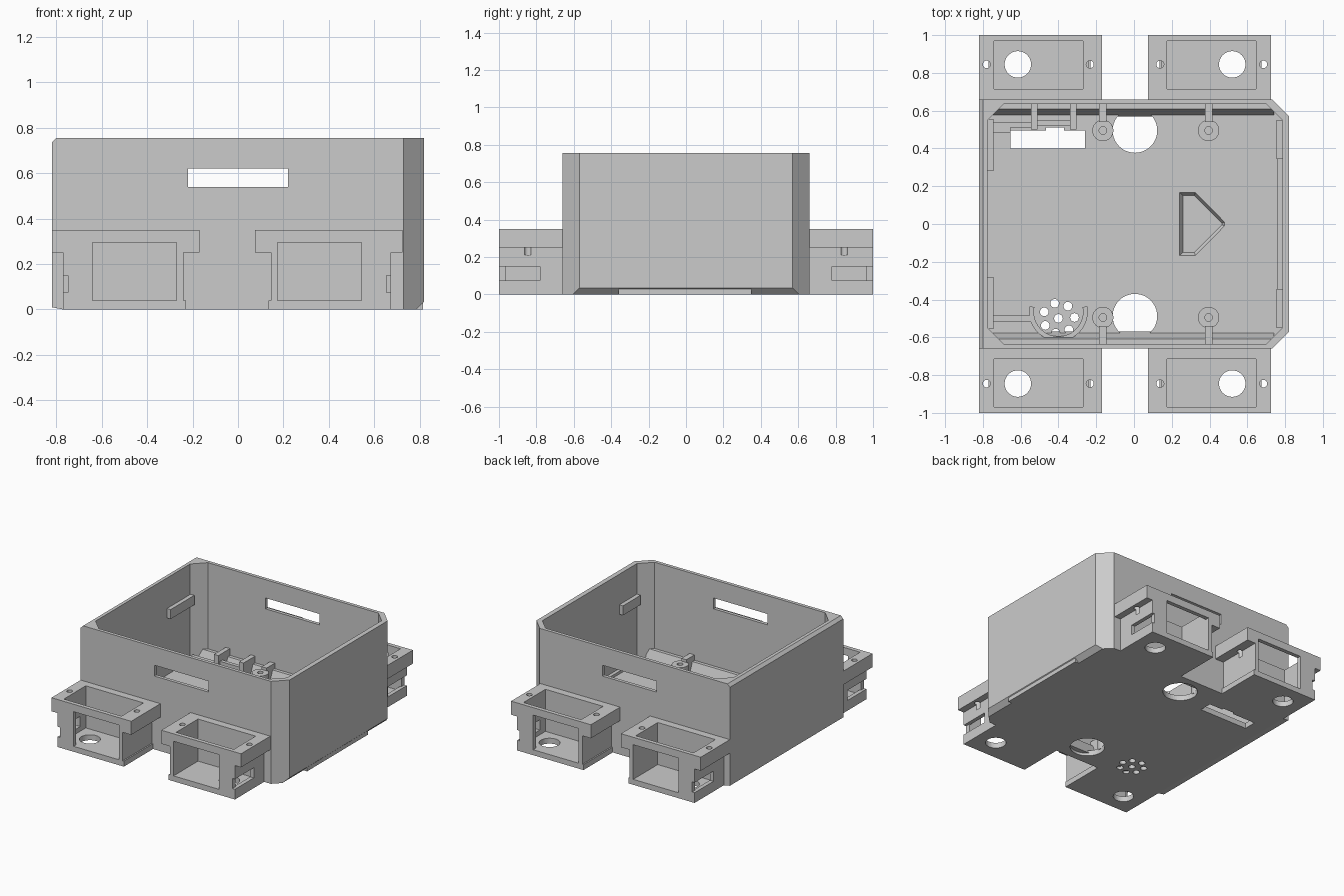
import bpy, bmesh
from math import sin, cos, pi, radians
from mathutils import Vector

old = bpy.data.objects.get("Cube")
if old:
    bpy.data.objects.remove(old, do_unlink=True)

grey = bpy.data.materials.new("plain grey")
grey.use_nodes = True
COLOUR = (0.6, 0.6, 0.6, 1)
grey.diffuse_color = COLOUR
grey.node_tree.nodes["Principled BSDF"].inputs["Base Color"].default_value = COLOUR


def prism(name, outline, lo, hi, axis="z", top=None):
    """Extrude a 2D outline along an axis; top may be another outline."""
    place = {"x": lambda a, b, c: (c, a, b),
             "y": lambda a, b, c: (a, c, b),
             "z": lambda a, b, c: (a, b, c)}[axis]
    bm = bmesh.new()
    low = [bm.verts.new(place(a, b, lo)) for a, b in outline]
    high = [bm.verts.new(place(a, b, hi)) for a, b in (top or outline)]
    bm.faces.new(low)
    bm.faces.new(high)
    n = len(low)
    for i in range(n):
        j = (i + 1) % n
        bm.faces.new((low[i], low[j], high[j], high[i]))
    bmesh.ops.recalc_face_normals(bm, faces=bm.faces)
    mesh = bpy.data.meshes.new(name)
    bm.to_mesh(mesh)
    bm.free()
    mesh.materials.append(grey)
    ob = bpy.data.objects.new(name, mesh)
    bpy.context.collection.objects.link(ob)
    return ob


def box(name, x0, x1, y0, y1, z0, z1):
    return prism(name, [(x0, y0), (x1, y0), (x1, y1), (x0, y1)], z0, z1)


def disc(name, x, y, r, z0, z1, n=48):
    ring = [(x + r * cos(2 * pi * i / n), y + r * sin(2 * pi * i / n)) for i in range(n)]
    return prism(name, ring, z0, z1)


def apply(ob, mod):
    bpy.context.view_layer.objects.active = ob
    bpy.ops.object.modifier_apply(modifier=mod.name)


def cut(ob, *cutters):
    for c in cutters:
        mod = ob.modifiers.new("cut", "BOOLEAN")
        mod.operation, mod.solver, mod.object = "DIFFERENCE", "EXACT", c
        apply(ob, mod)
        bpy.data.objects.remove(c, do_unlink=True)


FLOOR, TOP = 0.04, 0.755

# Open tray with bevelled lower edge and two chamfered corners
body = prism("tray_body", [(-0.77, 0), (0.785, 0), (0.82, 0.035), (0.82, TOP),
                           (-0.8, TOP), (-0.82, 0.735), (-0.82, 0.01)],
             -0.66, 0.66, "y")
for s in (-1, 1):
    cut(body, prism("corner_cutter", [(0.71, s * 0.68), (0.84, s * 0.55), (0.9, s * 0.9)], -1, 1))
L, R, W, C = -0.775, 0.785, 0.635, 0.085
cut(body, prism("cavity_cutter", [(L + C, -W), (R - C, -W), (R, C - W), (R, W - C),
                                  (R - C, W), (L + C, W), (L, W - C), (L, C - W)],
                FLOOR, 1))
# Wall windows, floor slot and floor holes
cut(body,
    box("window_cutter", -0.22, 0.22, -1, 1, 0.54, 0.62),
    box("slot_cutter", -0.655, -0.26, 0.4, 0.495, -1, 0.1),
    box("slot_notch_cutter", -0.465, -0.37, 0.45, 0.51, -1, 0.1),
    disc("back_hole_cutter", 0.005, 0.495, 0.118, -1, 0.05),
    disc("front_hole_cutter", 0.005, -0.488, 0.118, -1, 0.05))
for x, y in [(-0.4, -0.5), (-0.42, -0.42), (-0.35, -0.435), (-0.315, -0.495),
             (-0.345, -0.56), (-0.415, -0.578), (-0.47, -0.537), (-0.475, -0.465)]:
    cut(body, disc("sound_hole_cutter", x, y, 0.023, -1, 0.1, 24))

# Arrow-shaped pocket with sloping sides
arrow = [(0.24, -0.168), (0.325, -0.168), (0.48, -0.01),
         (0.48, 0.01), (0.325, 0.168), (0.24, 0.168)]
inner = [(0.26, -0.15), (0.32, -0.15), (0.465, -0.005),
         (0.465, 0.005), (0.32, 0.15), (0.26, 0.15)]
cut(body, prism("pocket_cutter", inner, 0.012, FLOOR + 0.001, "z", arrow))

# Sill filling the middle of the lower bevel
box("lower_sill", 0.76, 0.815, -0.36, 0.35, 0, 0.06)

# Sloped footings along the long walls, rails, screw posts
for s, side in ((-1, "front"), (1, "back")):
    prism(side + "_footing", [(s * 0.57, 0.02), (s * 0.645, 0.02), (s * 0.645, 0.12), (s * 0.61, 0.12)],
          -0.775, 0.74, "x")
    box(side + "_left_rail", 0.755, 0.8, s * 0.345, s * 0.55, 0.46, 0.53)
    box(side + "_right_rail", -0.8, -0.745, s * 0.28, s * 0.555, 0.46, 0.53)
    for x in (-0.165, 0.395):
        y = s * 0.495
        post = disc(side + "_screw_post", x, y, 0.056, 0.03, 0.14, 32)
        cut(post, disc("post_hole_cutter", x, y, 0.02, 0.06, 1, 24))
        box(side + "_post_rib", x - 0.02, x + 0.02, s * 0.54, s * 0.645, 0.03, 0.16)

# Ribs holding the parts beside the floor slot
for x in (-0.545, -0.34):
    box("holder_rib", x, x + 0.035, 0.5, 0.645, 0.03, 0.17)
box("holder_bar", -0.53, -0.32, 0.52, 0.547, 0.03, 0.12)
box("holder_arm", -0.745, -0.53, 0.51, 0.54, 0.03, 0.1)
box("holder_arm_end", -0.745, -0.655, 0.485, 0.515, 0.03, 0.1)

# Curved holder around the sound holes
angles = [radians(169 + 202 * i / 32) for i in range(33)]
arc = [(-0.4 + r * cos(a), -0.465 + r * sin(a))
       for r, seq in ((0.155, angles), (0.13, angles[::-1])) for a in seq]
prism("sound_holder", arc, 0.03, 0.1)
box("sound_holder_arm", -0.745, -0.54, -0.52, -0.485, 0.03, 0.1)

# Four motor brackets, mirrored from one
MID = -0.0475
bracket = prism("motor_brackets", [(-0.77, 0), (-0.23, 0), (-0.23, FLOOR), (-0.24, FLOOR),
                                   (-0.24, 0.25), (-0.17, 0.25), (-0.17, 0.35), (-0.82, 0.35),
                                   (-0.82, 0.25), (-0.77, 0.25)], 0.655, 1, "y")
cut(bracket,
    box("motor_cutter", -0.74, -0.27, 0.715, 0.97, FLOOR, 1),
    box("opening_cutter", -0.64, -0.27, 0.9, 1.1, FLOOR, 0.295),
    box("cable_cutter", -0.9, -0.7, 0.78, 0.965, 0.075, 0.15),
    box("cable_notch_cutter", -0.9, -0.75, 0.78, 1.1, 0.075, 0.15),
    disc("floor_hole_cutter", -0.615, 0.845, 0.07, -1, 0.1),
    disc("outer_screw_cutter", -0.78, 0.845, 0.02, 0.21, 1, 24),
    disc("inner_screw_cutter", -0.233, 0.845, 0.02, 0.21, 1, 24))
for v in bracket.data.vertices:
    v.co.x -= MID
bracket.location.x = MID
mirror = bracket.modifiers.new("mirror", "MIRROR")
mirror.use_axis = (True, True, False)
mirror.use_clip = False
apply(bracket, mirror)
